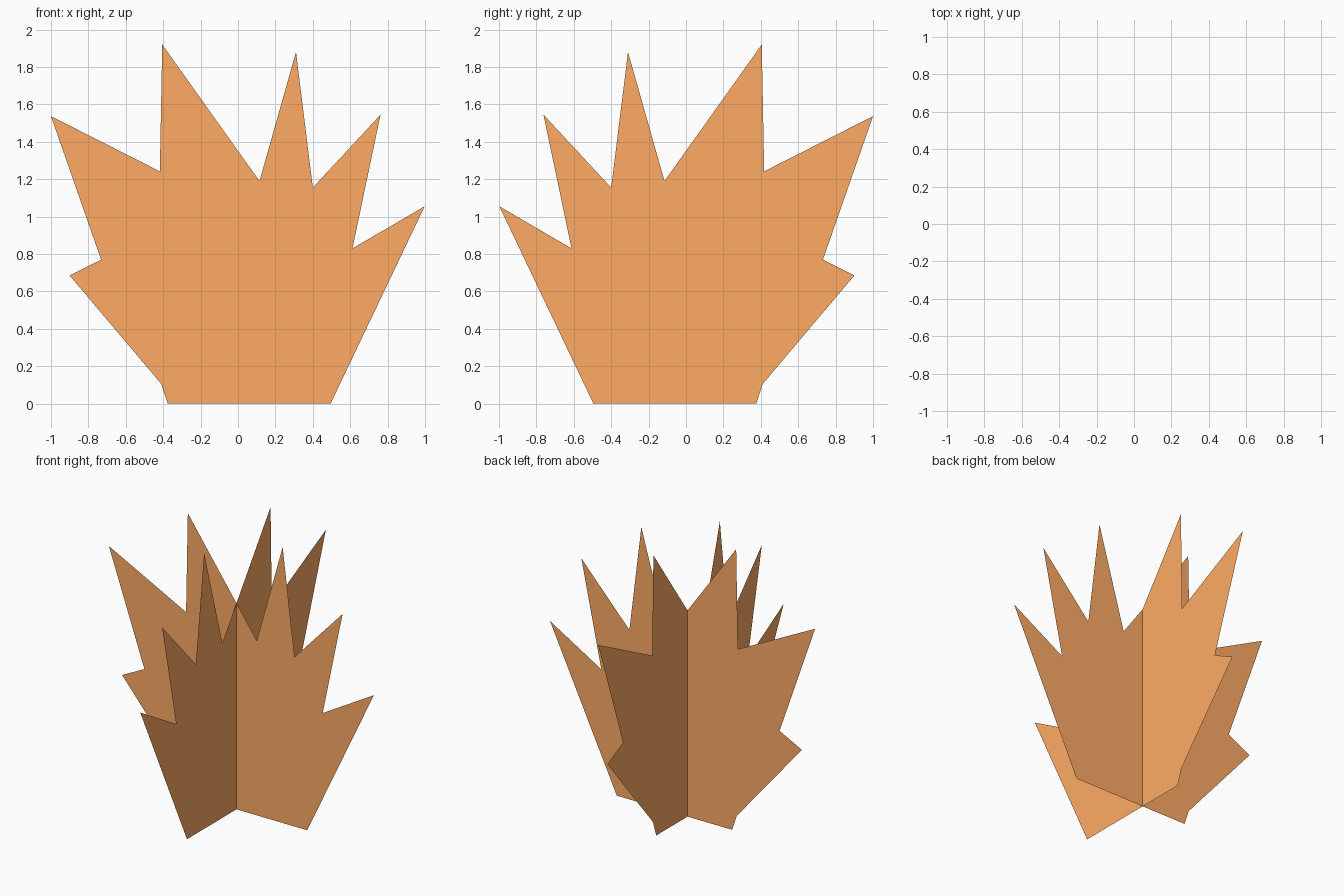
import bpy
import bmesh
from math import radians

if "Cube" in bpy.data.objects:
    bpy.data.objects.remove(bpy.data.objects["Cube"])

# Spiky leaf outline (x, z), anticlockwise seen from the front
OUTLINE = [
    (-0.375, 0), (0.495, 0), (0.998, 1.055), (0.612, 0.83), (0.762, 1.545),
    (0.40, 1.155), (0.31, 1.88), (0.115, 1.19), (-0.405, 1.92), (-0.418, 1.242),
    (-1.0, 1.537), (-0.732, 0.77), (-0.90, 0.685), (-0.41, 0.105),
]
OFFSET = 0.038  # each card sits slightly off the centre line

leaf_material = bpy.data.materials.new("dry_leaf_orange")
leaf_material.diffuse_color = (1.0, 0.41, 0.13, 1)
leaf_material.use_nodes = True
leaf_material.node_tree.nodes["Principled BSDF"].inputs["Base Color"].default_value = leaf_material.diffuse_color


def leaf_card_mesh():
    bm = bmesh.new()
    face = bm.faces.new([bm.verts.new((x, 0, z)) for x, z in OUTLINE])
    face.normal_update()
    bmesh.ops.triangulate(bm, faces=[face], ngon_method='EAR_CLIP')
    mesh = bpy.data.meshes.new("leaf_card")
    bm.to_mesh(mesh)
    bm.free()
    mesh.materials.append(leaf_material)
    return mesh


# Two flat cards crossing at right angles
card = leaf_card_mesh()
for name, angle, location in (
    ("leaf_card_across", 0, (0, OFFSET, 0)),
    ("leaf_card_lengthwise", -90, (-OFFSET, 0, 0)),
):
    leaf = bpy.data.objects.new(name, card)
    leaf.location = location
    leaf.rotation_euler.z = radians(angle)
    bpy.context.collection.objects.link(leaf)
